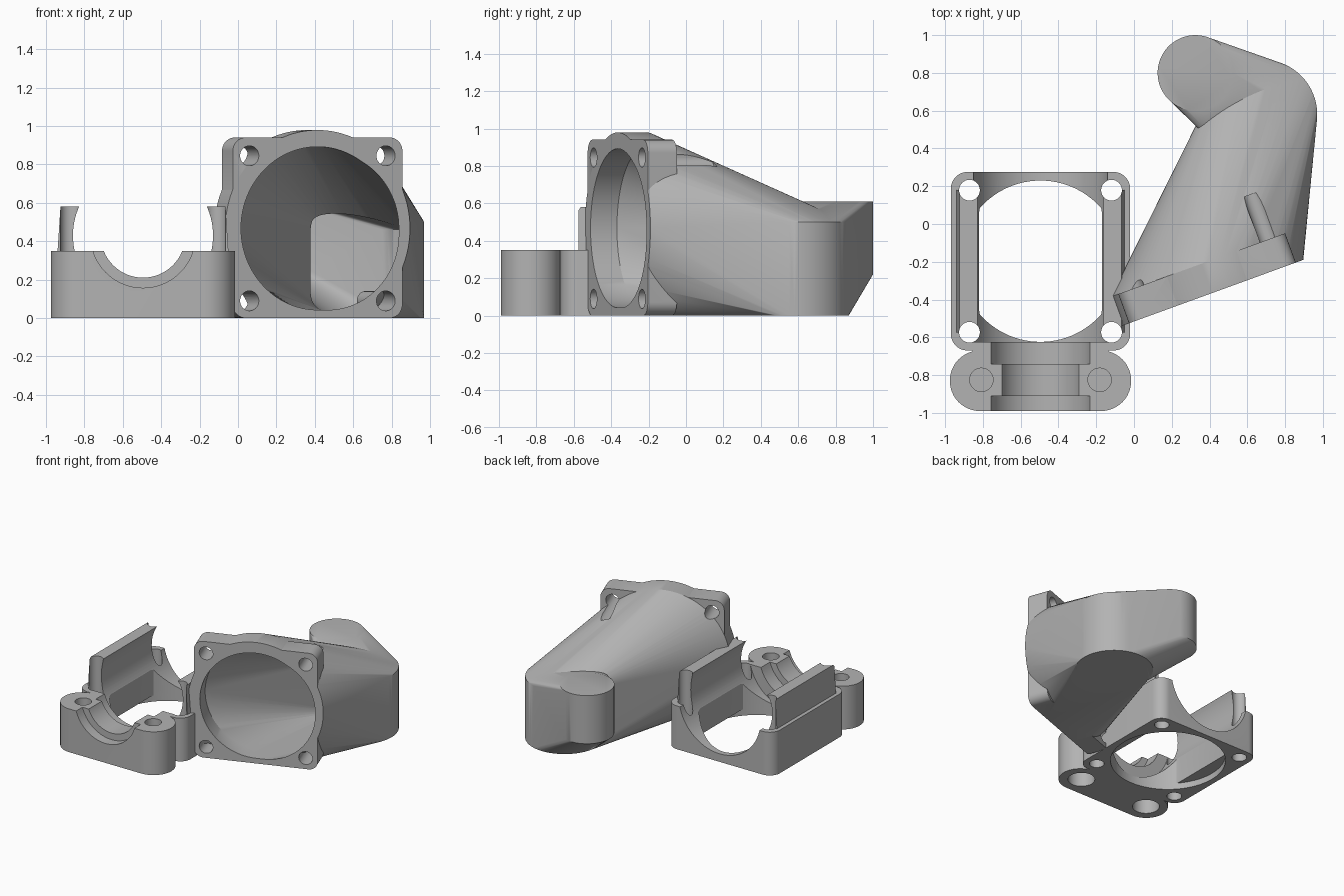
import bpy, bmesh
from math import sin, cos, pi, radians
from mathutils import Vector, Matrix

if "Cube" in bpy.data.objects:
    bpy.data.objects.remove(bpy.data.objects["Cube"])

grey = bpy.data.materials.new("plain grey")
grey.use_nodes = True
grey.diffuse_color = (0.45, 0.45, 0.45, 1)
grey.node_tree.nodes["Principled BSDF"].inputs["Base Color"].default_value = grey.diffuse_color


def finish(name, bm):
    bmesh.ops.recalc_face_normals(bm, faces=bm.faces)
    mesh = bpy.data.meshes.new(name)
    bm.to_mesh(mesh)
    bm.free()
    mesh.materials.append(grey)
    ob = bpy.data.objects.new(name, mesh)
    bpy.context.scene.collection.objects.link(ob)
    return ob


def hull(name, points):
    """Convex solid around a cloud of points."""
    bm = bmesh.new()
    for p in points:
        bm.verts.new(p)
    bmesh.ops.remove_doubles(bm, verts=bm.verts, dist=0.0005)
    bmesh.ops.convex_hull(bm, input=bm.verts)
    loose = [v for v in bm.verts if not v.link_faces]
    bmesh.ops.delete(bm, geom=loose, context='VERTS')
    bmesh.ops.dissolve_limit(bm, angle_limit=0.002, verts=bm.verts, edges=bm.edges)
    return finish(name, bm)


def circle(cx, cy, r, n=64):
    return [(cx + r * cos(2 * pi * i / n), cy + r * sin(2 * pi * i / n)) for i in range(n)]


def round_rect(cx, cy, hx, hy, r):
    return [p for sx in (-1, 1) for sy in (-1, 1)
            for p in circle(cx + sx * (hx - r), cy + sy * (hy - r), r, 48)]


def upright(points, z0, z1):
    return [(x, y, z) for x, y in points for z in (z0, z1)]


def lengthwise(points, y0, y1):
    return [(x, y, z) for x, z in points for y in (y0, y1)]


def combine(target, tool, operation):
    mod = target.modifiers.new(operation.lower(), 'BOOLEAN')
    mod.operation, mod.object, mod.solver = operation, tool, 'EXACT'
    bpy.context.view_layer.objects.active = target
    bpy.ops.object.modifier_apply(modifier=mod.name)
    bpy.data.objects.remove(tool)


def add(target, points):
    combine(target, hull("joined_piece", points), 'UNION')


def cut(target, points):
    combine(target, hull("cutter", points), 'DIFFERENCE')


def smooth(ob):
    bpy.ops.object.select_all(action='DESELECT')
    ob.select_set(True)
    bpy.context.view_layer.objects.active = ob
    bpy.ops.object.shade_smooth_by_angle(angle=radians(25))


# ---- Motor bracket: square frame, clamp block and clip walls ----
CX, CY, TOP, AXIS = -0.495, -0.197, 0.35, 0.43
bracket = hull("motor_bracket", upright(round_rect(CX, CY, 0.475, 0.473, 0.09), 0, TOP))
add(bracket, upright(round_rect(CX, -0.83, 0.48, 0.16, 0.159), 0, TOP))
add(bracket, upright(round_rect(CX, -0.68, 0.36, 0.07, 0.01), 0, TOP))

# clip walls on both sides
for s in (-1, 1):
    wall = [(0.445, 0.3), (0.445, TOP), (0.43, 0.58), (0.28, 0.58), (0.28, 0.3)]
    add(bracket, lengthwise([(CX + s * x, z) for x, z in wall], -0.575, 0.18))

# motor cradle and round opening through the floor
cut(bracket, lengthwise(circle(CX, AXIS, 0.365, 96), -0.625, 0.5))
opening = circle(CX, CY, 0.427, 96)
cut(bracket, upright(opening, -0.1, 0.05))
cut(bracket, upright([(min(max(x, CX - 0.325), CX + 0.325), y) for x, y in opening], -0.1, 0.9))

# stepped half-round groove in the clamp block
for r, y0, y1 in ((0.22, -1.1, -0.6), (0.273, -1.1, -0.91), (0.273, -0.74, -0.6)):
    cut(bracket, lengthwise(circle(CX, AXIS, r), y0, y1))

# frame screw holes and counterbored clamp holes
for s in (-1, 1):
    for t in (-1, 1):
        cut(bracket, upright(circle(CX + s * 0.376, CY + t * 0.376, 0.055, 32), -0.1, 0.9))
    cut(bracket, upright(circle(CX + s * 0.313, -0.825, 0.062, 32), 0.29, 0.5))
    cut(bracket, upright(circle(CX + s * 0.313, -0.825, 0.1, 32), -0.1, 0.25))
smooth(bracket)

# ---- Fan duct: turned flange, tapered body, elbow and outlet ----
turn = Matrix.Translation((0.415, -0.365, 0)) @ Matrix.Rotation(radians(20), 4, 'Z')
FAN_Z, DEPTH = 0.467, 0.165


def turned(points):
    return [turn @ Vector(p) for p in points]


def fan_disc(r, y0, y1, floor):
    return turned([(x, y, max(z, floor)) for x, y, z in lengthwise(circle(0, FAN_Z, r, 96), y0, y1)])


def elbow(r, z0, z1):
    return upright(circle(0.68, 0.58, r), z0, z1)


def outlet(r, z0, z1):
    return upright(circle(0.325, 0.80, r), z0, z1)


duct = hull("fan_duct", fan_disc(0.512, 0, DEPTH, 0) + elbow(0.29, 0, 0.5))
add(duct, elbow(0.29, 0, 0.5) + outlet(0.2, 0.22, 0.61))

# screw clearance grooves behind the flange
corners = [(sx * 0.378, FAN_Z + sz * 0.378, sz) for sx in (-1, 1) for sz in (-1, 1)]
for x, z, sz in corners:
    cut(duct, turned(lengthwise(circle(x, z, 0.052, 32), 0.1, 0.42 if sz > 0 else 0.25)))

# square fan flange
add(duct, turned(lengthwise(round_rect(0, FAN_Z + 0.003, 0.47, 0.47, 0.07), 0, DEPTH)))
for x, z, sz in corners:
    cut(duct, turned(lengthwise(circle(x, z, 0.052, 32), -0.1, 0.3)))

# hollow air passage
cut(duct, fan_disc(0.425, -0.05, 0.15, 0.03) + elbow(0.25, 0.04, 0.46))
cut(duct, elbow(0.25, 0.04, 0.46) + outlet(0.16, 0.25, 0.57))

# air outlet window in the flat side of the nozzle
side = Matrix.Translation((0.25, 0.59, 0.36)) @ Matrix.Rotation(radians(-44), 4, 'Z')
cut(duct, [side @ Vector((x, y, z)) for x in (-0.08, 0.08) for y in (-0.1, 0.1) for z in (-0.13, 0.16)])
smooth(duct)
